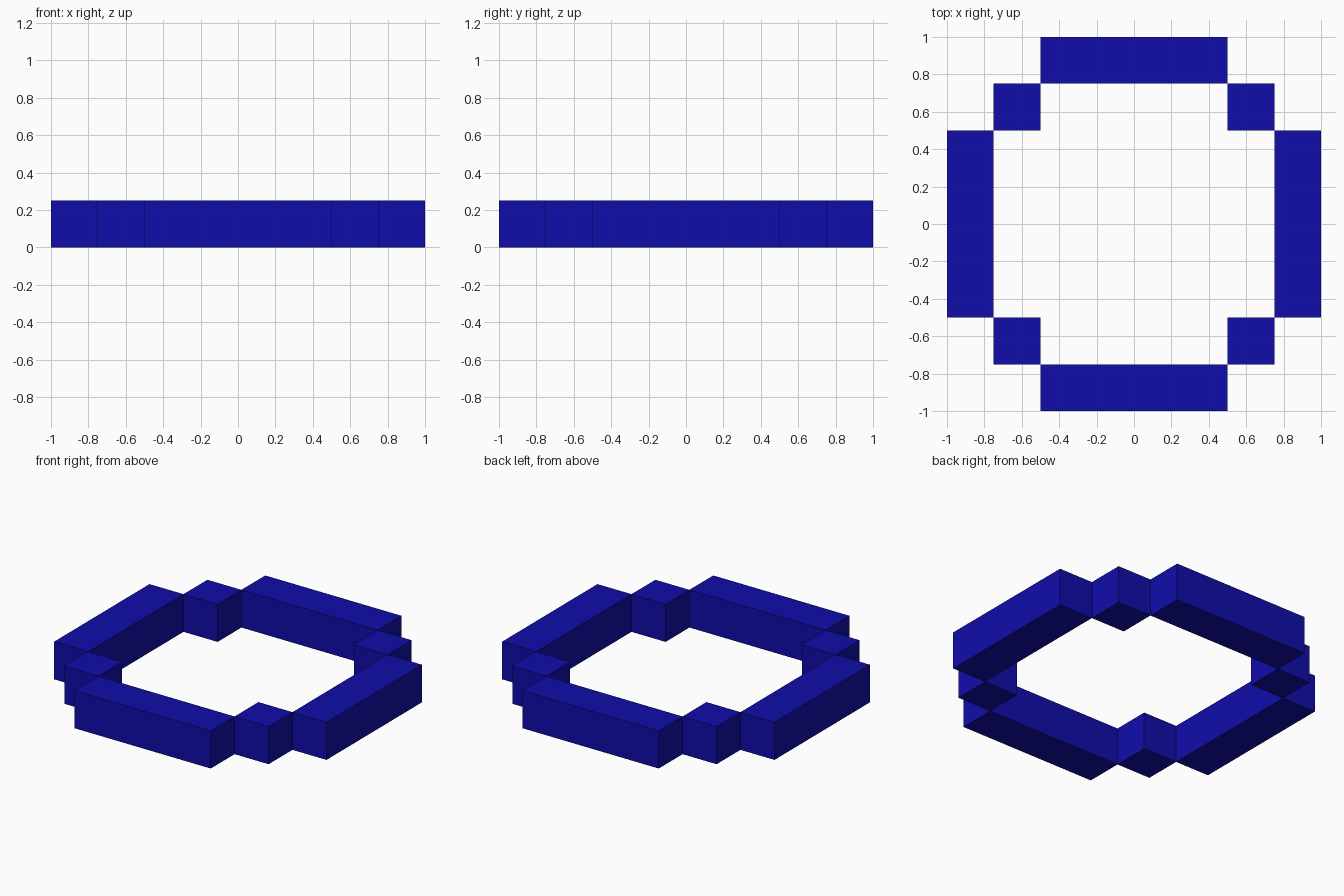
import bpy

if "Cube" in bpy.data.objects:
    bpy.data.objects.remove(bpy.data.objects["Cube"])

HEIGHT = 0.25

blue = bpy.data.materials.new("blue")
blue.diffuse_color = (0.005, 0.004, 0.40, 1)
blue.use_nodes = True
blue.node_tree.nodes["Principled BSDF"].inputs["Base Color"].default_value = blue.diffuse_color


def block(name, x, y, sx, sy):
    """Box standing on z = 0, centred on x, y."""
    bpy.ops.mesh.primitive_cube_add(size=1, location=(x, y, HEIGHT / 2))
    ob = bpy.context.object
    ob.name = name
    ob.scale = (sx, sy, HEIGHT)
    bpy.ops.object.transform_apply(location=True, rotation=False, scale=True)
    ob.data.materials.append(blue)


# Long bars on the four sides of the ring
for s, across, along in ((-1, "left", "front"), (1, "right", "back")):
    block(f"{across}_bar", s * 0.875, 0, 0.25, 1)
    block(f"{along}_bar", 0, s * 0.875, 1, 0.25)

# Corner cubes touching the bars edge to edge
for sx, across in ((-1, "left"), (1, "right")):
    for sy, along in ((-1, "front"), (1, "back")):
        block(f"{along}_{across}_corner", sx * 0.625, sy * 0.625, 0.25, 0.25)
